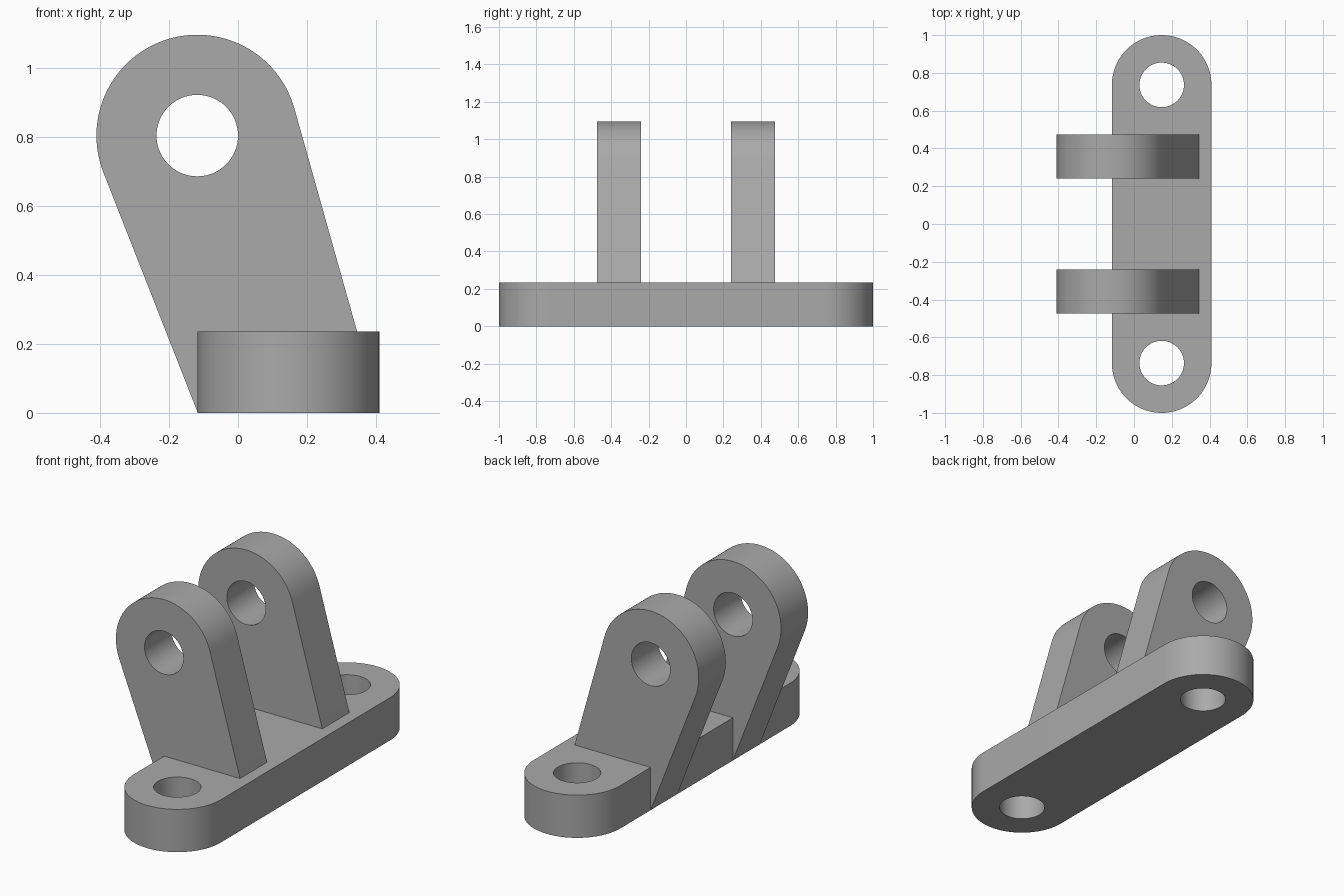
import bpy, bmesh, math
from mathutils import Vector

cube = bpy.data.objects.get("Cube")
if cube:
    bpy.data.objects.remove(cube, do_unlink=True)

# Main dimensions
X0, X1, THICK = -0.117, 0.41, 0.235      # base plate sides and height
END_R = (X1 - X0) / 2
MID_X = (X0 + X1) / 2
END_Y = 1 - END_R
EYE, EYE_R, HOLE_R = Vector((-0.118, 0.803)), 0.292, 0.118
LUG_IN, LUG_OUT = 0.24, 0.475            # lug extent along y

grey = bpy.data.materials.new("plain grey")
grey.use_nodes = True
GREY = (0.4, 0.4, 0.4, 1)
grey.diffuse_color = GREY
grey.node_tree.nodes["Principled BSDF"].inputs["Base Color"].default_value = GREY


def arc(cx, cy, r, a0, a1, n):
    return [(cx + r * math.cos(a0 + (a1 - a0) * i / n),
             cy + r * math.sin(a0 + (a1 - a0) * i / n)) for i in range(n + 1)]


def prism(name, outline, low, high, axis):
    """Extrude an outline: axis 'Z' takes (x, y) points, 'Y' takes (x, z)."""
    bm = bmesh.new()
    put = (lambda u, v: (u, v, low)) if axis == "Z" else (lambda u, v: (u, low, v))
    face = bm.faces.new([bm.verts.new(put(u, v)) for u, v in outline])
    new = bmesh.ops.extrude_face_region(bm, geom=[face])["geom"]
    step = (0, 0, high - low) if axis == "Z" else (0, high - low, 0)
    bmesh.ops.translate(bm, vec=step,
                        verts=[g for g in new if isinstance(g, bmesh.types.BMVert)])
    bmesh.ops.recalc_face_normals(bm, faces=bm.faces)
    mesh = bpy.data.meshes.new(name)
    bm.to_mesh(mesh)
    bm.free()
    mesh.materials.append(grey)
    obj = bpy.data.objects.new(name, mesh)
    bpy.context.collection.objects.link(obj)
    return obj


def combine(target, tool, operation):
    """Apply a boolean and discard the tool object."""
    mod = target.modifiers.new(operation.lower(), "BOOLEAN")
    mod.operation, mod.object, mod.solver = operation, tool, "EXACT"
    bpy.context.view_layer.objects.active = target
    bpy.ops.object.modifier_apply(modifier=mod.name)
    bpy.data.objects.remove(tool, do_unlink=True)


def hole(target, u, v, low, high, axis):
    circle = arc(u, v, HOLE_R, 0, math.tau, 64)[:-1]
    combine(target, prism("hole_cutter", circle, low, high, axis), "DIFFERENCE")


def tangent_angle(p, side):
    """Angle on the eye where a straight edge from p touches it."""
    d = p - EYE
    return math.atan2(d.y, d.x) + side * math.acos(EYE_R / d.length)


# Base plate with round ends and two bolt holes
outline = (arc(MID_X, END_Y, END_R, 0, math.pi, 48)
           + arc(MID_X, -END_Y, END_R, math.pi, math.tau, 48))
bracket = prism("clevis_bracket", outline, 0, THICK, "Z")
for y in (END_Y, -END_Y):
    hole(bracket, MID_X, y, -0.1, THICK + 0.1, "Z")

# Leaning lug outline: straight edges run tangent into the round eye
left = Vector((X0 + 0.0005, 0.0005))
right = Vector((0.345, THICK))
a_right = tangent_angle(right, 1)
a_left = tangent_angle(left, -1) % math.tau
touch = EYE + EYE_R * Vector((math.cos(a_right), math.sin(a_right)))
sunk = right + (right - touch) * 0.15    # right edge continues into the base
lug_outline = (arc(EYE.x, EYE.y, EYE_R, a_right, a_left, 64)
               + [tuple(left), (0.1, 0.1), tuple(sunk)])

# Two lugs with pin holes, merged into the base
for low, high in ((LUG_IN, LUG_OUT), (-LUG_OUT, -LUG_IN)):
    lug = prism("lug", lug_outline, low, high, "Y")
    hole(lug, EYE.x, EYE.y, low - 0.1, high + 0.1, "Y")
    combine(bracket, lug, "UNION")

# Smooth curved walls, crisp edges
bpy.ops.object.select_all(action="DESELECT")
bracket.select_set(True)
bpy.context.view_layer.objects.active = bracket
bpy.ops.object.shade_smooth_by_angle(angle=math.radians(20))
